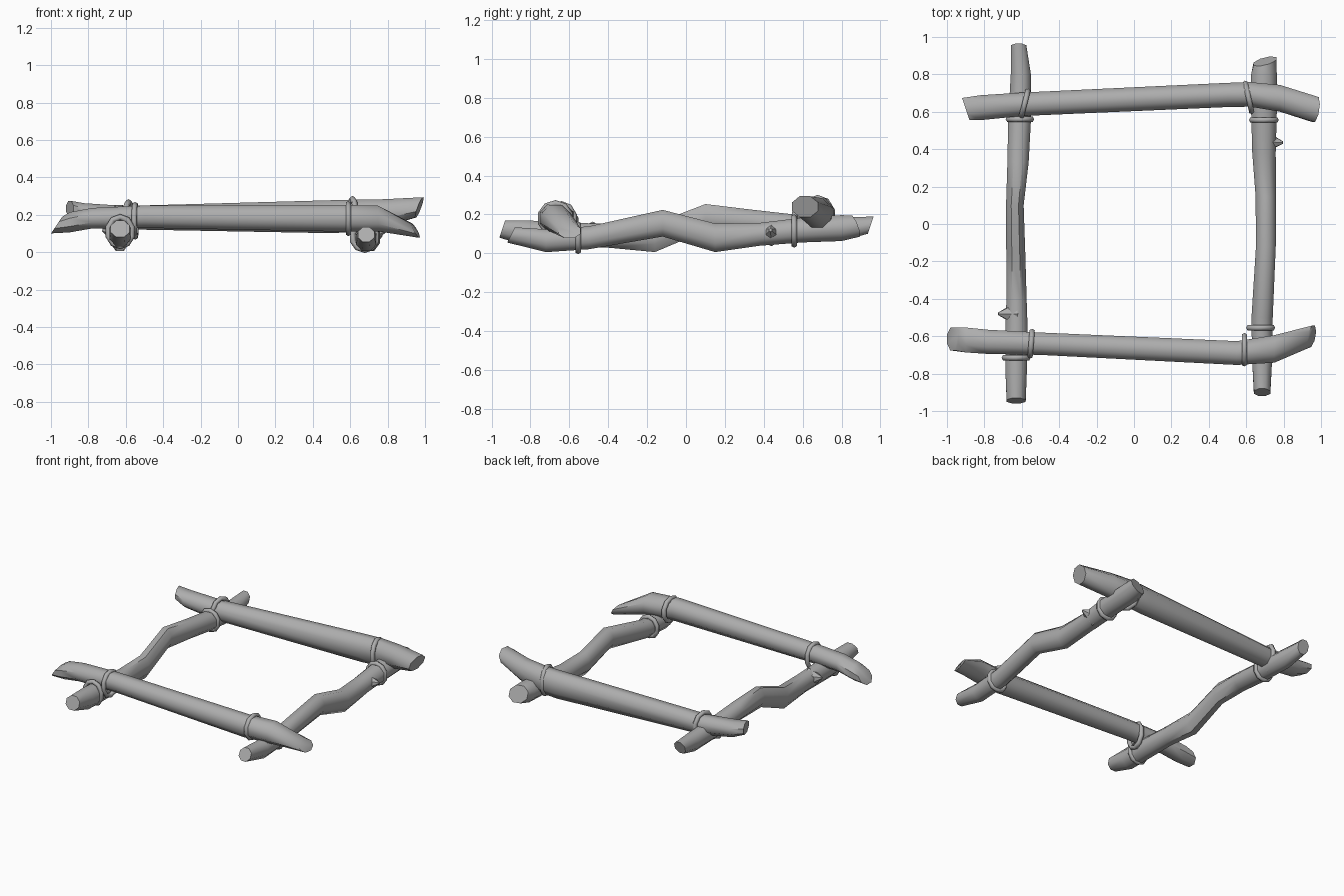
import bpy, bmesh, math
from mathutils import Vector, Euler

cube = bpy.data.objects.get("Cube")
if cube:
    bpy.data.objects.remove(cube, do_unlink=True)

grey = bpy.data.materials.new("plain grey wood")
grey.use_nodes = True
colour = (0.42, 0.42, 0.42, 1)
grey.diffuse_color = colour
grey.node_tree.nodes["Principled BSDF"].inputs["Base Color"].default_value = colour

SIDES = 8


def finish(bm, name, angle):
    bmesh.ops.recalc_face_normals(bm, faces=bm.faces)
    mesh = bpy.data.meshes.new(name)
    bm.to_mesh(mesh)
    bm.free()
    mesh.materials.append(grey)
    obj = bpy.data.objects.new(name, mesh)
    bpy.context.collection.objects.link(obj)
    bpy.ops.object.select_all(action='DESELECT')
    obj.select_set(True)
    bpy.context.view_layer.objects.active = obj
    bpy.ops.object.shade_smooth_by_angle(angle=math.radians(angle))
    return obj


def log(name, axis, stations, slants, knob=None):
    """Stations: distance along the axis, sideways centre, height, half width, half height.
    Slants tilt the cut at the first and last station."""
    bm = bmesh.new()
    rings = []
    for i, (along, side, z, w, h) in enumerate(stations):
        cut = {0: slants[0], len(stations) - 1: slants[1]}.get(i, (0, 0))
        ring = []
        for k in range(SIDES):
            a = math.tau * (k + 0.5) / SIDES
            c, s = math.cos(a) * 1.06, math.sin(a) * 1.06
            t = along + cut[0] * c + cut[1] * s
            u = side + w * c
            ring.append(bm.verts.new((t, u, z + h * s) if axis == 'X' else (u, t, z + h * s)))
        rings.append(ring)
    for r0, r1 in zip(rings, rings[1:]):
        for k in range(SIDES):
            n = (k + 1) % SIDES
            bm.faces.new((r0[k], r0[n], r1[n], r1[k]))
    bm.faces.new(rings[0])
    bm.faces.new(rings[-1])
    # broken twig stub
    if knob:
        base, tip = Vector(knob[0]), Vector(knob[1])
        d = tip - base
        turn = d.to_track_quat('Z', 'Y').to_matrix().to_4x4()
        turn.translation = (base + tip) / 2
        bmesh.ops.create_cone(bm, cap_ends=True, segments=6, radius1=0.065,
                              radius2=0.008, depth=d.length, matrix=turn)
    return finish(bm, name, 50)


def rope(name, centre, half_size, axis, lean=0.0):
    """Rounded loop wrapped round a log that runs along the given axis."""
    bm = bmesh.new()
    thick, around, tube = 0.016, 10, 6
    turn = Euler((0, 0, lean)).to_matrix()
    grid = []
    for i in range(around):
        a = math.tau * (i + 0.5) / around
        ring = []
        for j in range(tube):
            b = math.tau * j / tube
            out = thick * math.cos(b)
            p = Vector((thick * math.sin(b), (half_size[0] + out) * math.cos(a),
                        (half_size[1] + out) * math.sin(a)))
            if axis == 'Y':
                p = Vector((p.y, -p.x, p.z))
            ring.append(bm.verts.new(turn @ p + Vector(centre)))
        grid.append(ring)
    for i in range(around):
        r0, r1 = grid[i], grid[(i + 1) % around]
        for j in range(tube):
            n = (j + 1) % tube
            bm.faces.new((r0[j], r0[n], r1[n], r1[j]))
    return finish(bm, name, 70)


# Lower side logs, wavy in height
log("right_side_log", 'Y', [
    (-0.90, 0.685, 0.095, 0.045, 0.04), (-0.72, 0.685, 0.065, 0.055, 0.06),
    (-0.50, 0.685, 0.08, 0.058, 0.06), (-0.12, 0.705, 0.155, 0.054, 0.07),
    (0.15, 0.705, 0.08, 0.056, 0.075), (0.38, 0.695, 0.098, 0.064, 0.06),
    (0.60, 0.695, 0.12, 0.07, 0.065), (0.80, 0.695, 0.13, 0.07, 0.068),
    (0.87, 0.70, 0.14, 0.062, 0.055)],
    ((0, 0.02), (0.015, -0.02)), ((0.70, 0.44, 0.10), (0.795, 0.435, 0.12)))
log("left_side_log", 'Y', [
    (-0.945, -0.63, 0.125, 0.052, 0.045), (-0.80, -0.63, 0.10, 0.058, 0.07),
    (-0.60, -0.628, 0.095, 0.062, 0.065), (-0.40, -0.628, 0.09, 0.055, 0.062),
    (-0.16, -0.632, 0.08, 0.052, 0.075), (0.10, -0.637, 0.185, 0.048, 0.07),
    (0.33, -0.62, 0.165, 0.058, 0.062), (0.55, -0.612, 0.14, 0.062, 0.062),
    (0.80, -0.605, 0.125, 0.055, 0.062), (0.95, -0.617, 0.145, 0.042, 0.045)],
    ((0, 0.015), (0, 0.015)), ((-0.635, -0.48, 0.10), (-0.725, -0.48, 0.12)))

# Upper cross logs, bent near one end
log("front_log", 'X', [
    (-0.97, -0.615, 0.145, 0.062, 0.045), (-0.90, -0.62, 0.16, 0.068, 0.055),
    (-0.78, -0.63, 0.182, 0.066, 0.056), (-0.50, -0.64, 0.19, 0.061, 0.061),
    (0.55, -0.69, 0.182, 0.065, 0.073), (0.75, -0.668, 0.18, 0.075, 0.07),
    (0.95, -0.60, 0.115, 0.058, 0.038)],
    ((0, 0.03), (0.01, -0.02)))
log("back_log", 'X', [
    (-0.90, 0.615, 0.235, 0.06, 0.04), (-0.82, 0.622, 0.21, 0.068, 0.053),
    (-0.60, 0.64, 0.185, 0.064, 0.064), (0.50, 0.69, 0.19, 0.066, 0.09),
    (0.62, 0.693, 0.195, 0.067, 0.088), (0.78, 0.672, 0.21, 0.073, 0.075),
    (0.97, 0.612, 0.24, 0.068, 0.055)],
    ((-0.02, 0), (0.01, 0.02)))

# Rope loops round the cross logs
rope("front_left_cross_rope", (-0.55, -0.64, 0.168), (0.068, 0.085), 'X', -0.08)
rope("front_right_cross_rope", (0.59, -0.672, 0.18), (0.078, 0.078), 'X')
rope("back_left_cross_rope", (-0.585, 0.643, 0.18), (0.072, 0.088), 'X', -0.25)
rope("back_right_cross_rope", (0.612, 0.677, 0.19), (0.08, 0.095), 'X', 0.22)

# Rope loops round the side logs
rope("front_left_side_rope", (-0.63, -0.715, 0.11), (0.066, 0.078), 'Y')
rope("front_right_side_rope", (0.677, -0.555, 0.08), (0.066, 0.068), 'Y')
rope("back_left_side_rope", (-0.61, 0.56, 0.14), (0.064, 0.068), 'Y')
rope("back_right_side_rope", (0.694, 0.556, 0.115), (0.068, 0.07), 'Y')
